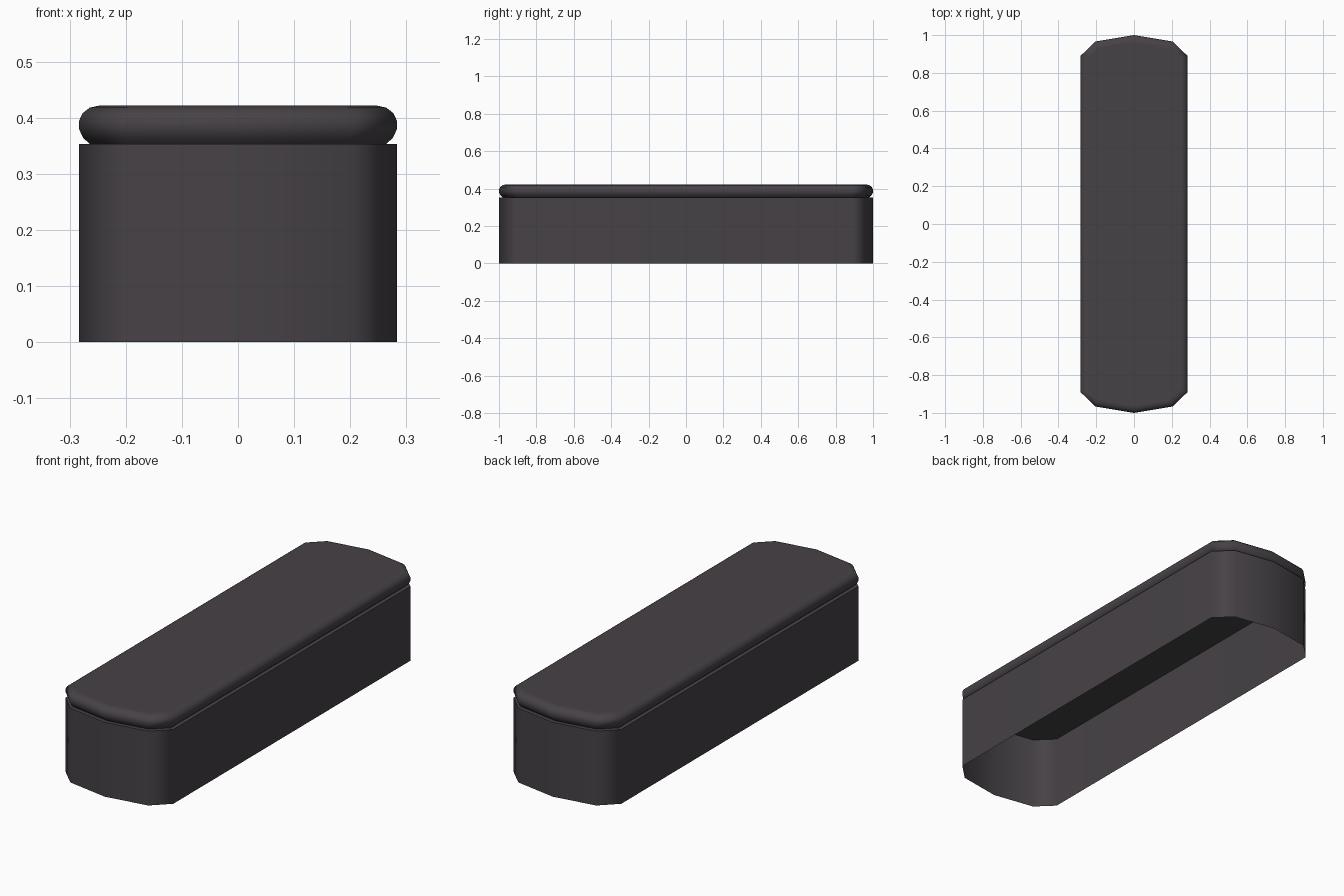
import bpy
import bmesh
import math
from mathutils import Vector

cube = bpy.data.objects.get("Cube")
if cube:
    bpy.data.objects.remove(cube, do_unlink=True)

# Dark plastic shared by both parts
plastic = bpy.data.materials.new("charcoal_plastic")
colour = (0.062, 0.054, 0.062, 1)
plastic.use_nodes = True
plastic.diffuse_color = colour
plastic.node_tree.nodes["Principled BSDF"].inputs["Base Color"].default_value = colour

# Plan outline, counter-clockwise: long straight sides with shallow pointed ends
quarter = [(0.283, 0.89), (0.205, 0.966)]
back = quarter + [(0, 1)] + [(-x, y) for x, y in reversed(quarter)]
outline = [Vector(p) for p in back + [(-x, -y) for x, y in back]]


def inset(points, distance):
    """Move every edge of the outline inward by the same distance."""
    result = []
    for i, p in enumerate(points):
        a = (p - points[i - 1]).normalized()
        b = (points[(i + 1) % len(points)] - p).normalized()
        na, nb = Vector((-a.y, a.x)), Vector((-b.y, b.x))
        result.append(p + (na + nb) * distance / (1 + na.dot(nb)))
    return result


def loft(name, profile):
    """Stack inset outlines (inset, height), cap the top, leave the base open."""
    bm = bmesh.new()
    rings = [[bm.verts.new((p.x, p.y, z)) for p in inset(outline, d)]
             for d, z in profile]
    count = len(outline)
    for low, high in zip(rings, rings[1:]):
        for i in range(count):
            j = (i + 1) % count
            bm.faces.new((low[i], low[j], high[j], high[i]))
    bm.faces.new(rings[-1])
    mesh = bpy.data.meshes.new(name)
    bm.to_mesh(mesh)
    bm.free()
    mesh.materials.append(plastic)
    obj = bpy.data.objects.new(name, mesh)
    bpy.context.collection.objects.link(obj)
    bpy.ops.object.select_all(action="DESELECT")
    obj.select_set(True)
    bpy.context.view_layer.objects.active = obj
    bpy.ops.object.shade_smooth_by_angle(angle=math.radians(60))
    normals = obj.modifiers.new("flat_face_normals", "WEIGHTED_NORMAL")
    normals.keep_sharp = True
    return obj


# Hollow body, open underneath
loft("body_shell", [(0, 0), (0, 0.353)])

# Rounded lid resting on the body
loft("lid", [(0.019, 0.353), (0.007, 0.364), (0, 0.379), (0, 0.395),
             (0.006, 0.408), (0.019, 0.418), (0.038, 0.422)])
